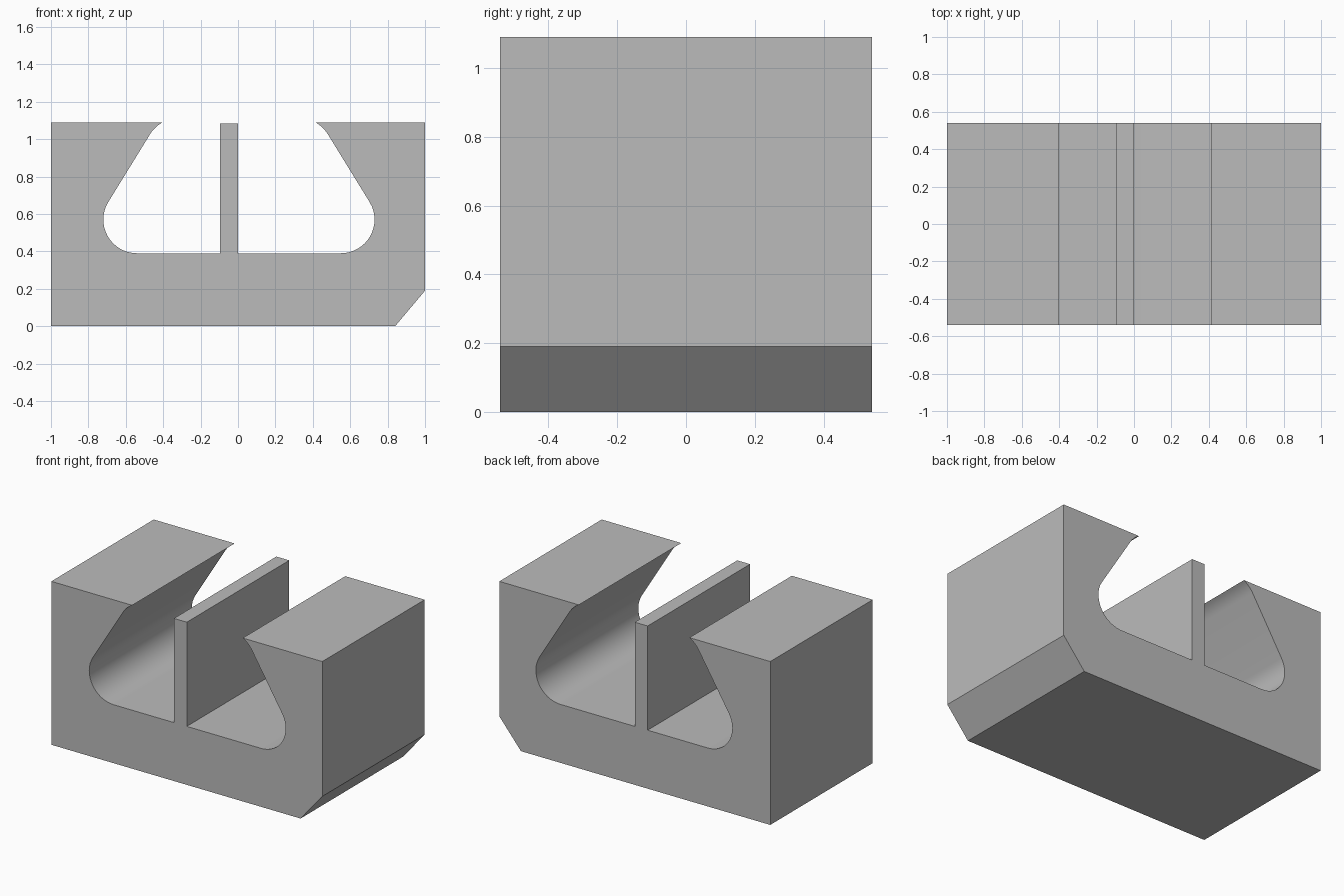
import bpy
import bmesh
from math import sin, cos, radians

if "Cube" in bpy.data.objects:
    bpy.data.objects.remove(bpy.data.objects["Cube"], do_unlink=True)

HALF_DEPTH = 0.54
TOP = 1.09
FLOOR = 0.39
MID = 0.005      # cavity centre line
RADIUS = 0.18    # cavity corner radius

grey = bpy.data.materials.new("light grey")
grey.use_nodes = True
colour = (0.5, 0.5, 0.5, 1)
grey.diffuse_color = colour
grey.node_tree.nodes["Principled BSDF"].inputs["Base Color"].default_value = colour


def arc(cx, cz, start, end, steps):
    angles = [radians(start + (end - start) * i / steps) for i in range(steps + 1)]
    return [(cx + RADIUS * cos(a), cz + RADIUS * sin(a)) for a in angles]


def extrude_profile(name, points):
    """Extrude an x-z outline through the full depth."""
    bm = bmesh.new()
    face = bm.faces.new([bm.verts.new((x, -HALF_DEPTH, z)) for x, z in points])
    result = bmesh.ops.extrude_face_region(bm, geom=[face])
    moved = [v for v in result["geom"] if isinstance(v, bmesh.types.BMVert)]
    bmesh.ops.translate(bm, verts=moved, vec=(0, 2 * HALF_DEPTH, 0))
    bmesh.ops.recalc_face_normals(bm, faces=bm.faces)
    mesh = bpy.data.meshes.new(name)
    bm.to_mesh(mesh)
    bm.free()
    mesh.materials.append(grey)
    obj = bpy.data.objects.new(name, mesh)
    bpy.context.collection.objects.link(obj)
    return obj


# Half of the undercut cavity wall, from the floor up to the thin top lip
wall = arc(0.545, FLOOR + RADIUS, -90, 31.4, 16) + arc(0.322, 0.932, 31.4, 61.4, 6)
right_wall = [(MID + x, min(z, TOP)) for x, z in wall]
left_wall = [(MID - x, min(z, TOP)) for x, z in wall]

# Block with one chamfered bottom edge and the open channel
block = extrude_profile("channel_block", [
    (-1, 0), (0.84, 0), (1, 0.19), (1, TOP),
    *reversed(right_wall), *left_wall, (-1, TOP)])

# Thin upright divider standing on the channel floor
extrude_profile("divider_wall", [
    (-0.095, FLOOR), (0, FLOOR), (0, 1.085), (-0.095, 1.085)])

# Smooth curved walls, crisp edges elsewhere
bpy.ops.object.select_all(action="DESELECT")
block.select_set(True)
bpy.context.view_layer.objects.active = block
bpy.ops.object.shade_smooth_by_angle(angle=radians(25))
